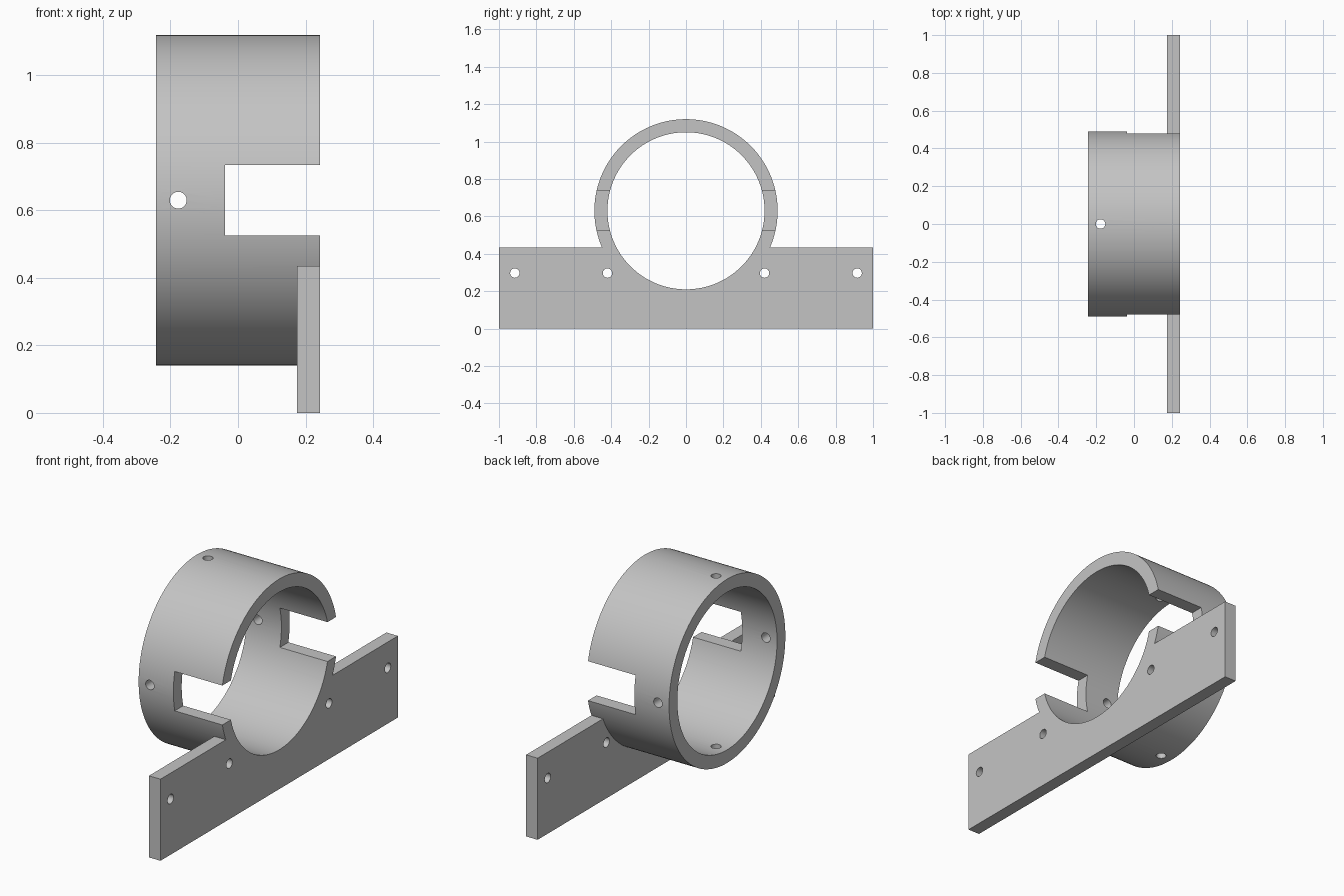
import bpy
from math import pi

if "Cube" in bpy.data.objects:
    bpy.data.objects.remove(bpy.data.objects["Cube"])

X_BACK, X_FACE = -0.243, 0.243     # ring ends along its axis
PLATE_X = 0.175                    # inner side of the mounting plate
AXIS_Z, R_OUT, R_IN = 0.63, 0.49, 0.42
HOLE_R = 0.025

grey = bpy.data.materials.new("plain_grey")
grey.use_nodes = True
colour = (0.55, 0.55, 0.55, 1)
grey.diffuse_color = colour
grey.node_tree.nodes["Principled BSDF"].inputs["Base Color"].default_value = colour


def box(name, x0, x1, y0, y1, z0, z1):
    bpy.ops.mesh.primitive_cube_add(
        size=1, location=((x0 + x1) / 2, (y0 + y1) / 2, (z0 + z1) / 2))
    ob = bpy.context.object
    ob.name = name
    ob.scale = (x1 - x0, y1 - y0, z1 - z0)
    bpy.ops.object.transform_apply(location=True, rotation=True, scale=True)
    return ob


def rod(name, radius, length, centre, axis, sides=32):
    turn = {"x": (0, pi / 2, 0), "y": (pi / 2, 0, 0), "z": (0, 0, 0)}[axis]
    bpy.ops.mesh.primitive_cylinder_add(
        vertices=sides, radius=radius, depth=length, location=centre, rotation=turn)
    ob = bpy.context.object
    ob.name = name
    bpy.ops.object.transform_apply(location=True, rotation=True, scale=True)
    return ob


def combine(target, tool, operation):
    tool.hide_render = True
    mod = target.modifiers.new(operation.lower(), "BOOLEAN")
    mod.operation, mod.solver, mod.object = operation, "EXACT", tool
    bpy.context.view_layer.objects.active = target
    bpy.ops.object.modifier_apply(modifier=mod.name)
    bpy.data.objects.remove(tool)


# Ring body joined to the mounting plate
bracket = rod("ring_bracket", R_OUT, X_FACE - X_BACK, (0, 0, AXIS_Z), "x", 128)
plate = box("mounting_plate", PLATE_X, X_FACE, -1, 1, 0, 0.435)
combine(bracket, plate, "UNION")

# Bore through both
combine(bracket, rod("bore", R_IN, 1, (0, 0, AXIS_Z), "x", 128), "DIFFERENCE")

# Open slots on both sides of the ring
combine(bracket, box("slot", -0.038, 0.5, -0.8, 0.8, 0.525, 0.735), "DIFFERENCE")

# Screw holes around the ring
for axis in "yz":
    combine(bracket, rod("ring_hole", HOLE_R, 1.5, (-0.177, 0, AXIS_Z), axis), "DIFFERENCE")

# Screw holes in the plate
for y in (-0.915, -0.42, 0.42, 0.915):
    combine(bracket, rod("plate_hole", HOLE_R, 0.3, (0.21, y, 0.297), "x"), "DIFFERENCE")

bracket.data.materials.clear()
bracket.data.materials.append(grey)
for face in bracket.data.polygons:
    face.material_index = 0
bpy.ops.object.select_all(action="DESELECT")
bracket.select_set(True)
bpy.context.view_layer.objects.active = bracket
bpy.ops.object.shade_smooth_by_angle(angle=pi / 6)
